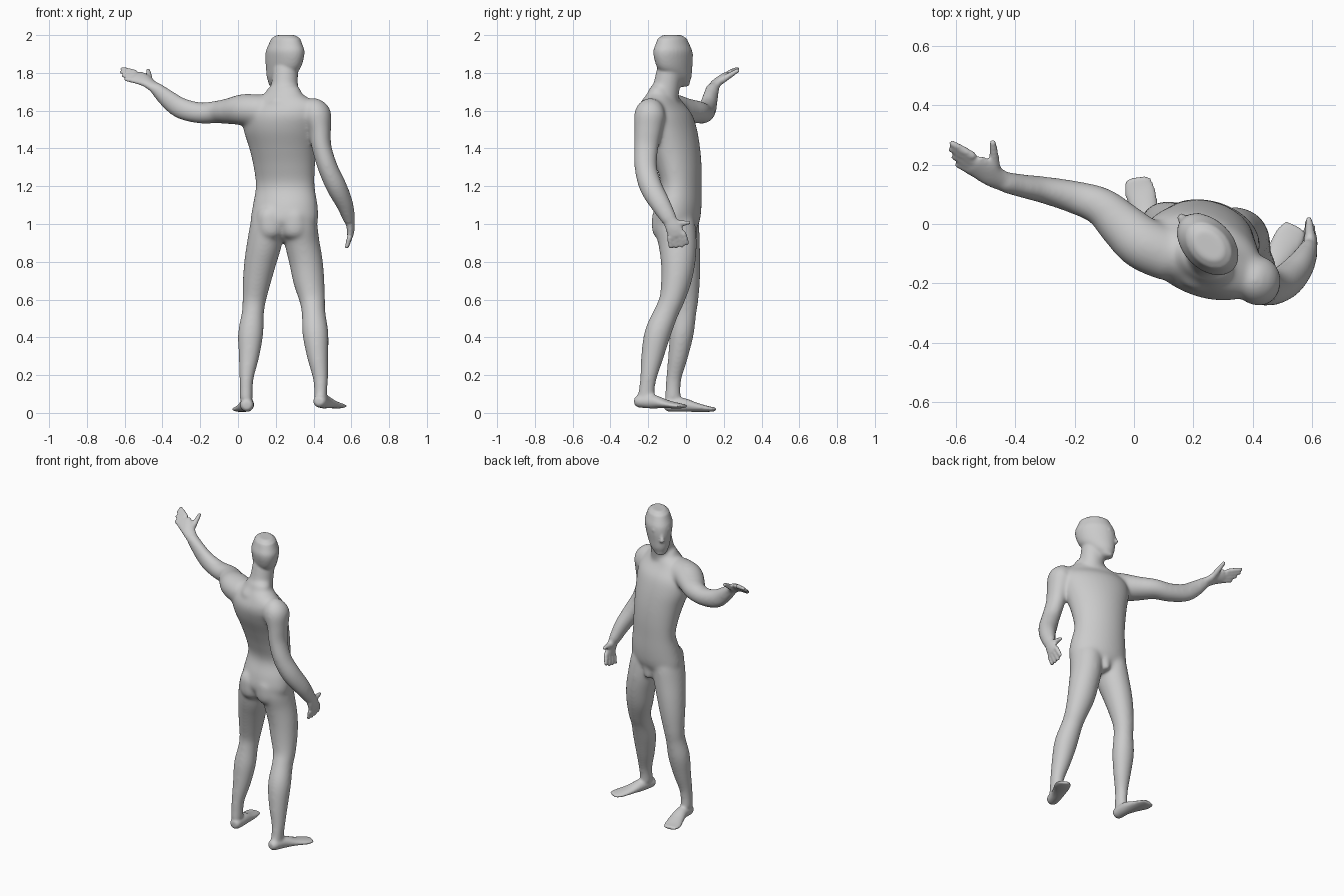
import bpy, bmesh, math
from mathutils import Vector

bm = bmesh.new()
SIDES = 32


def catmull(p, q, r, s, t):
    return [0.5 * (2*b + (c - a)*t + (2*a - 5*b + 4*c - d)*t*t + (3*b - a - 3*c + d)*t**3)
            for a, b, c, d in zip(p, q, r, s)]


def loft(stations, ref0, ref1=None, level=False):
    """Closed tube through (x, y, z, half size along ref, half size across)."""
    ref0 = Vector(ref0)
    ref1 = Vector(ref1 or ref0)
    n = len(stations)
    pts = []
    for i in range(n - 1):
        quad = [stations[max(0, min(n - 1, i + k))] for k in (-1, 0, 1, 2)]
        pts += [catmull(*quad, j / 6) for j in range(6)]
    pts.append(list(stations[-1]))
    # rounded ends
    start, end = Vector(pts[0][:3]), Vector(pts[-1][:3])
    d0 = (start - Vector(pts[1][:3])).normalized()
    d1 = (end - Vector(pts[-2][:3])).normalized()
    head, tail = [], []
    for k, s in ((0.45, 0.85), (0.7, 0.55)):
        a, b = pts[0][3:]
        head.insert(0, [*(start + d0 * min(a, b) * k), a * s, b * s])
        a, b = pts[-1][3:]
        tail.append([*(end + d1 * min(a, b) * k), a * s, b * s])
    pts = head + pts + tail
    rings = []
    for i, p in enumerate(pts):
        t = Vector(pts[min(i + 1, len(pts) - 1)][:3]) - Vector(pts[max(i - 1, 0)][:3])
        t = Vector((0, 0, 1)) if level else t.normalized()
        u = ref0.lerp(ref1, i / (len(pts) - 1))
        u = (u - t * u.dot(t)).normalized()
        v = t.cross(u)
        rings.append([bm.verts.new(Vector(p[:3])
                      + u * p[3] * math.cos(2 * math.pi * k / SIDES)
                      + v * p[4] * math.sin(2 * math.pi * k / SIDES)) for k in range(SIDES)])
    for r, s in zip(rings, rings[1:]):
        for k in range(SIDES):
            m = (k + 1) % SIDES
            bm.faces.new((r[k], r[m], s[m], s[k]))
    bm.faces.new(rings[0][::-1])
    bm.faces.new(rings[-1])


def hand(wrist, palm, knuckle, tip, across, thumb):
    """Flat palm, four fanned fingers and a thumb."""
    w = Vector(across).normalized()
    loft([(*wrist, .036, .027), (*palm, .042, .021), (*knuckle, .048, .016)], w)
    for i in range(4):
        s = i - 1.5
        a = Vector(knuckle) + w * s * .025
        b = Vector(tip) + w * s * .03
        b = b.lerp(a, .1 * abs(s - .3))
        loft([(*a, .015, .014), (*a.lerp(b, .5), .0145, .013), (*b, .012, .010)], w)
    a, b = Vector(wrist).lerp(Vector(palm), .6), Vector(thumb)
    loft([(*a, .022, .02), (*a.lerp(b, .5), .018, .017), (*b, .011, .011)], (1, 0, .2))


# torso, twisting from hips to shoulders
loft([(.24, -.045, .97, .165, .095), (.245, -.05, 1.02, .182, .12), (.25, -.04, 1.1, .175, .118),
      (.25, -.025, 1.2, .160, .103), (.245, -.037, 1.3, .167, .114), (.237, -.06, 1.4, .183, .128),
      (.228, -.09, 1.5, .207, .138), (.23, -.113, 1.58, .215, .13), (.235, -.128, 1.64, .185, .095),
      (.24, -.128, 1.69, .105, .07)], (.98, -.2, 0), (.9, -.44, 0), level=True)

# neck
loft([(.235, -.135, 1.62, .095, .10), (.245, -.11, 1.70, .075, .074), (.25, -.085, 1.82, .068, .066)],
     (-.7, .7, 0))

# head, turned toward the raised arm
face = Vector((-.7, .714, 0))
loft([(*(Vector((.25, -.07, z)) + face * o), a, b) for z, o, a, b in (
      (1.75, .062, .048, .044), (1.775, .043, .077, .058), (1.82, .017, .106, .070),
      (1.87, .006, .119, .079), (1.915, .0, .119, .083), (1.948, -.002, .105, .074))],
     face, level=True)

# nose and brow
nose = Vector((.25, -.07, 0)) + face * .119
loft([(nose.x + .006, nose.y - .006, 1.885, .011, .011), (nose.x, nose.y, 1.855, .015, .012),
      (nose.x - .004, nose.y + .004, 1.835, .019, .016)], face)
side = Vector((.714, .7, 0))
brow = Vector((.25, -.07, 1.895)) + face * .106
loft([(*(brow + side * s - face * abs(s) * .35), .014, .012) for s in (-.045, 0, .045)], face)

# raised left arm
loft([(.12, -.105, 1.60, .09, .085), (.03, -.065, 1.605, .09, .083), (-.04, -.005, 1.598, .08, .07),
      (-.11, .058, 1.593, .066, .06), (-.20, .09, 1.588, .056, .056), (-.30, .114, 1.612, .046, .057),
      (-.37, .127, 1.66, .040, .051), (-.43, .14, 1.715, .037, .036)], (.45, .9, 0))
hand((-.43, .14, 1.715), (-.487, .168, 1.756), (-.537, .20, 1.779), (-.617, .243, 1.797),
     (-.15, .7, .55), (-.476, .276, 1.814))

# lowered right arm
loft([(.385, -.175, 1.59, .07, .08), (.415, -.19, 1.575, .08, .085), (.433, -.20, 1.50, .06, .074),
      (.442, -.21, 1.41, .053, .065), (.475, -.213, 1.30, .053, .06), (.52, -.187, 1.20, .055, .061),
      (.563, -.138, 1.11, .046, .055), (.588, -.09, 1.03, .033, .043)], (1, 0, 0))
hand((.59, -.088, 1.03), (.597, -.067, .98), (.595, -.05, .94), (.577, -.035, .877),
     (.1, .9, .25), (.59, .018, 1.008))

# left leg, placed forward
loft([(.165, -.04, 1.06, .075, .09), (.155, -.04, 1.0, .088, .108), (.14, -.03, .90, .092, .104),
      (.118, -.015, .80, .085, .092), (.1, -.003, .70, .075, .078), (.086, .003, .60, .063, .063),
      (.079, -.005, .53, .059, .06), (.067, -.022, .42, .067, .063), (.058, -.042, .30, .055, .053),
      (.045, -.065, .18, .038, .041), (.043, -.07, .08, .034, .042)], (1, 0, 0))
loft([(.047, -.09, .042, .036, .036), (.047, -.02, .043, .038, .037), (.036, .05, .03, .046, .025),
      (.02, .11, .021, .052, .016), (.013, .15, .019, .043, .011)], (.85, .5, 0))

# right leg, placed back
loft([(.315, -.06, 1.06, .075, .09), (.325, -.06, 1.0, .092, .108), (.34, -.045, .90, .092, .102),
      (.36, -.042, .80, .089, .092), (.375, -.052, .70, .083, .081), (.393, -.075, .60, .069, .067),
      (.4, -.105, .53, .063, .065), (.41, -.15, .42, .069, .07), (.422, -.178, .30, .057, .06),
      (.437, -.2, .18, .04, .044), (.437, -.212, .09, .034, .043)], (1, 0, 0))
loft([(.433, -.248, .062, .036, .034), (.456, -.175, .06, .038, .037), (.49, -.105, .047, .046, .022),
      (.524, -.045, .038, .051, .015), (.542, -.012, .036, .041, .010)], (.9, -.45, 0))

# buttocks and groin fill
loft([(.175, -.098, .97, .075, .07), (.17, -.092, 1.04, .075, .075)], (1, 0, 0))
loft([(.30, -.112, .97, .075, .07), (.30, -.106, 1.04, .075, .075)], (1, 0, 0))
loft([(.25, .02, 1.0, .04, .04), (.25, .03, .925, .028, .03)], (1, 0, 0))

bmesh.ops.recalc_face_normals(bm, faces=bm.faces)
mesh = bpy.data.meshes.new("standing_figure")
bm.to_mesh(mesh)
bm.free()
body = bpy.data.objects.new("standing_figure", mesh)
bpy.context.collection.objects.link(body)

# fuse the overlapping parts into one skin
fuse = body.modifiers.new("fuse", 'REMESH')
fuse.mode = 'VOXEL'
fuse.voxel_size = .007
fuse.use_smooth_shade = True
skin = bpy.data.meshes.new_from_object(body.evaluated_get(bpy.context.evaluated_depsgraph_get()))
body.modifiers.clear()
body.data = skin

# soften the large forms strongly, hands, feet and head gently
soft = body.vertex_groups.new(name="soft")
for v in skin.vertices:
    x, y, z = v.co
    fine = max(min(1, (-.42 - x) / .06), min(1, (.13 - z) / .06), min(1, (z - 1.74) / .06))
    if x > .5 and z > .7:
        fine = max(fine, min(1, (1.06 - z) / .06))
    soft.add([v.index], 1 - max(0, fine), 'REPLACE')
blend = body.modifiers.new("blend", 'SMOOTH')
blend.vertex_group = "soft"
blend.factor = .5
blend.iterations = 35
relax = body.modifiers.new("relax", 'SMOOTH')
relax.factor = .5
relax.iterations = 5
